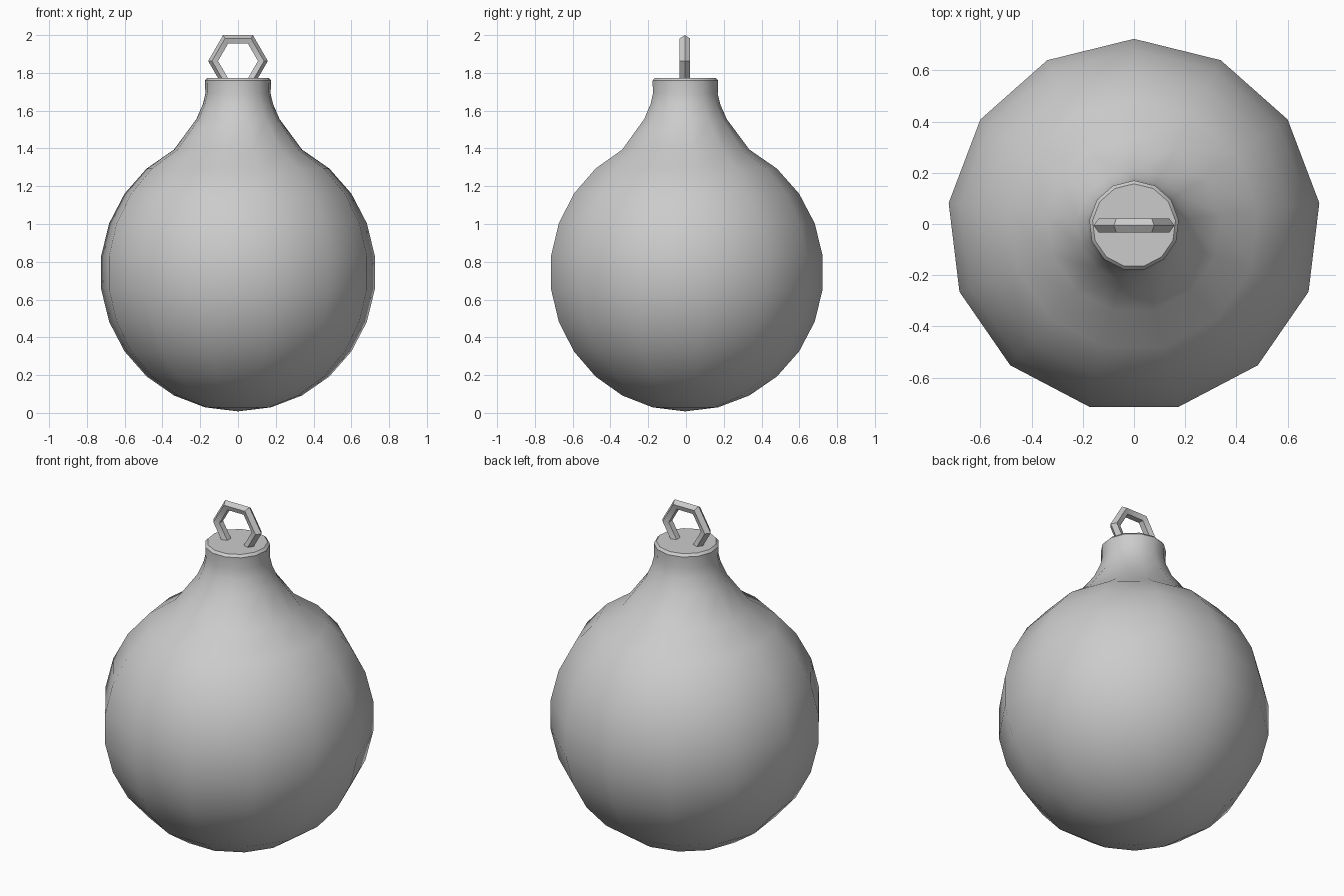
import bpy, bmesh, math

if "Cube" in bpy.data.objects:
    bpy.data.objects.remove(bpy.data.objects["Cube"])

Y0 = -0.006      # small offset that centres the 13-gon on y = 0
SIDES = 13


def finish(name, bm, angle):
    bmesh.ops.recalc_face_normals(bm, faces=bm.faces)
    mesh = bpy.data.meshes.new(name)
    bm.to_mesh(mesh)
    bm.free()
    ob = bpy.data.objects.new(name, mesh)
    bpy.context.collection.objects.link(ob)
    bpy.ops.object.select_all(action='DESELECT')
    ob.select_set(True)
    bpy.context.view_layer.objects.active = ob
    bpy.ops.object.shade_smooth_by_angle(angle=math.radians(angle))
    return ob


def bridge(bm, a, b):
    n = len(a)
    for i in range(n):
        j = (i + 1) % n
        bm.faces.new((a[i], a[j], b[j], b[i]))


# Flask body: spherical bulb flowing into a neck with a chamfered cap
R, CZ = 0.735, 0.743
profile = []
for k in range(1, 12):
    t = math.pi * k / 13
    profile.append((R * math.sin(t), CZ - R * math.cos(t)))
profile += [(0.222, 1.555), (0.187, 1.635), (0.174, 1.69),
            (0.176, 1.76), (0.163, 1.774)]

bm = bmesh.new()
rings = []
for r, z in profile:
    ring = []
    for i in range(SIDES):
        a = math.pi / 2 + 2 * math.pi * i / SIDES
        ring.append(bm.verts.new((r * math.cos(a), Y0 + r * math.sin(a), z)))
    rings.append(ring)
for a, b in zip(rings, rings[1:]):
    bridge(bm, a, b)
pole = bm.verts.new((0, Y0, CZ - R))
for i in range(SIDES):
    bm.faces.new((rings[0][i], pole, rings[0][(i + 1) % SIDES]))
bm.faces.new(rings[-1])
finish("bottle_body", bm, 40)

# Hanging ring: six-sided loop with a five-sided section, sunk into the cap
MAJOR, MINOR, RZ = 0.129, 0.029, 1.863
bm = bmesh.new()
sections = []
for i in range(6):
    a = math.pi * i / 3
    sec = []
    for j in range(5):
        b = 2 * math.pi * j / 5
        d = MAJOR + MINOR * math.cos(b)
        sec.append(bm.verts.new((d * math.cos(a), Y0 + MINOR * math.sin(b),
                                 RZ + d * math.sin(a))))
    sections.append(sec)
for i in range(6):
    bridge(bm, sections[i], sections[(i + 1) % 6])
finish("hanging_ring", bm, 30)
